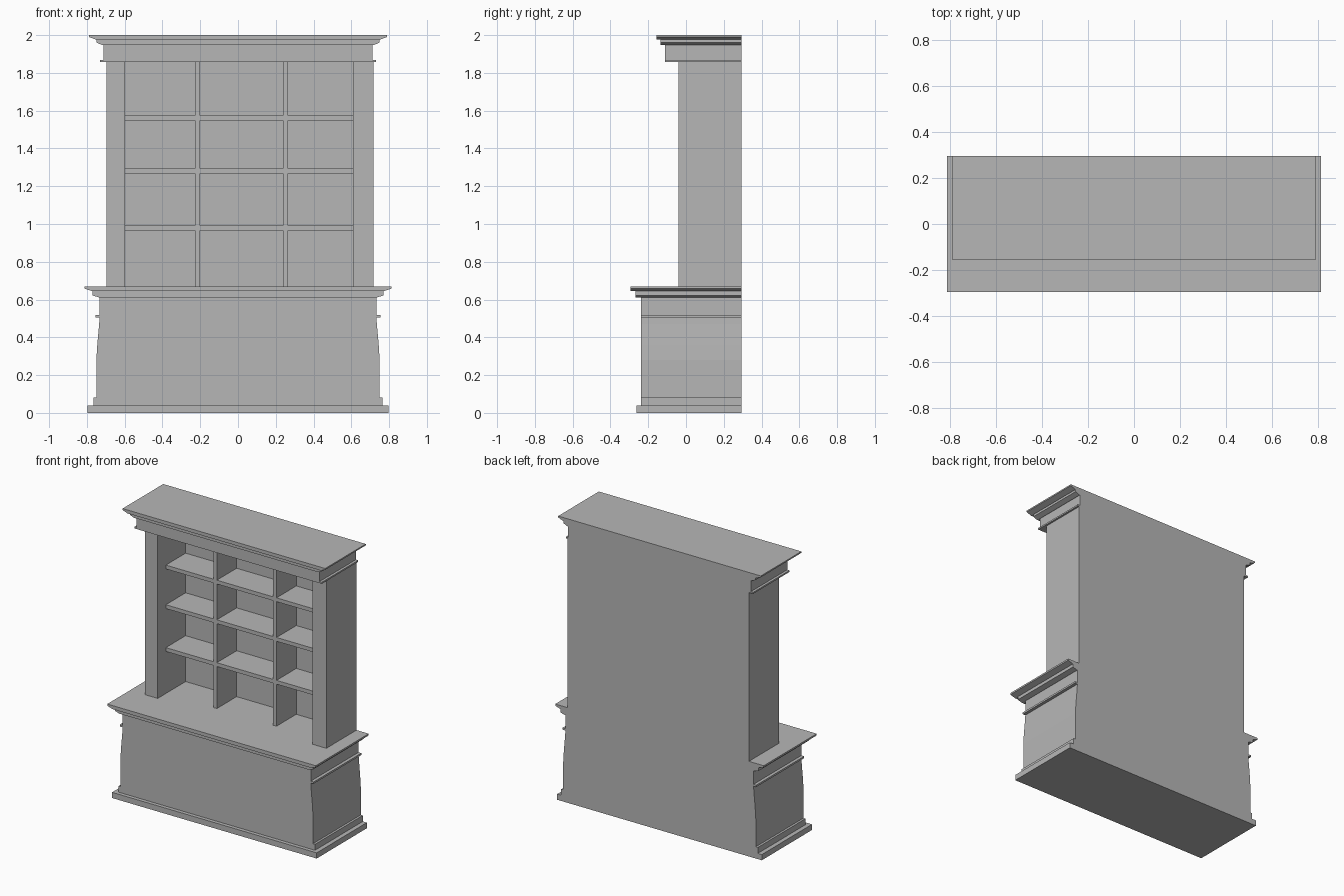
import bpy
import bmesh

if "Cube" in bpy.data.objects:
    bpy.data.objects.remove(bpy.data.objects["Cube"], do_unlink=True)

BACK = 0.295
grey = bpy.data.materials.new("plain grey")
grey.use_nodes = True
colour = (0.47, 0.47, 0.47, 1)
grey.diffuse_color = colour
grey.node_tree.nodes["Principled BSDF"].inputs["Base Color"].default_value = colour


def extrude(name, outline, front, back=BACK):
    """Extrude an x-z outline from front to back as one solid."""
    bm = bmesh.new()
    face = bm.faces.new([bm.verts.new((x, front, z)) for x, z in outline])
    ext = bmesh.ops.extrude_face_region(bm, geom=[face])
    moved = [v for v in ext["geom"] if isinstance(v, bmesh.types.BMVert)]
    bmesh.ops.translate(bm, verts=moved, vec=(0, back - front, 0))
    bmesh.ops.recalc_face_normals(bm, faces=bm.faces)
    mesh = bpy.data.meshes.new(name)
    bm.to_mesh(mesh)
    bm.free()
    mesh.materials.append(grey)
    obj = bpy.data.objects.new(name, mesh)
    bpy.context.collection.objects.link(obj)
    return obj


def mirrored(name, side, front):
    """Extrude a right-hand (x, z) profile mirrored about the centre."""
    return extrude(name, side + [(-x, z) for x, z in reversed(side)], front)


def box(name, x0, x1, z0, z1, front, back=BACK):
    return extrude(name, [(x0, z0), (x1, z0), (x1, z1), (x0, z1)], front, back)


# Lower cabinet: plinth, shaped body with side bead, stepped counter
mirrored("plinth", [(0.797, 0), (0.797, 0.04)], -0.263)
mirrored("lower_body", [
    (0.766, 0.04), (0.766, 0.082), (0.75, 0.082), (0.75, 0.28),
    (0.745, 0.36), (0.735, 0.47), (0.733, 0.505), (0.755, 0.505),
    (0.755, 0.518), (0.733, 0.518), (0.733, 0.612)], -0.237)
mirrored("counter_moulding",
         [(0.738, 0.612), (0.771, 0.622), (0.771, 0.645)], -0.268)
mirrored("counter_top",
         [(0.773, 0.645), (0.812, 0.658), (0.812, 0.67)], -0.295)

# Upper cabinet: side posts and back panel
POST_FRONT, SHELF_FRONT, PANEL = -0.041, 0.05, 0.27
LEFT, RIGHT, BOTTOM, TOP = -0.597, 0.61, 0.67, 1.858
box("right_post", -0.697, LEFT, BOTTOM, TOP, POST_FRONT)
box("left_post", RIGHT, 0.717, BOTTOM, TOP, POST_FRONT)
box("back_panel", LEFT, RIGHT, BOTTOM, TOP, PANEL)

# Shelves, with divider pieces standing between them
THICK = 0.027
levels = [0.966, 1.268, 1.547]
for i, z in enumerate(levels):
    box(f"shelf_{i + 1}", LEFT, RIGHT, z, z + THICK, SHELF_FRONT, PANEL)
starts = [BOTTOM] + [z + THICK for z in levels]
for side, x in (("right", -0.227), ("left", 0.238)):
    for i, (z0, z1) in enumerate(zip(starts, levels + [TOP])):
        box(f"{side}_divider_{i + 1}", x, x + THICK, z0, z1, SHELF_FRONT, PANEL)

# Crown: frieze with side bead, moulding and top board
mirrored("frieze", [(0.73, TOP), (0.73, 1.869), (0.712, 1.869), (0.712, 1.947)],
         -0.11)
mirrored("crown_moulding",
         [(0.718, 1.947), (0.748, 1.96), (0.748, 1.976)], -0.136)
mirrored("crown_top", [(0.752, 1.976), (0.789, 1.99), (0.789, 2)], -0.157)
